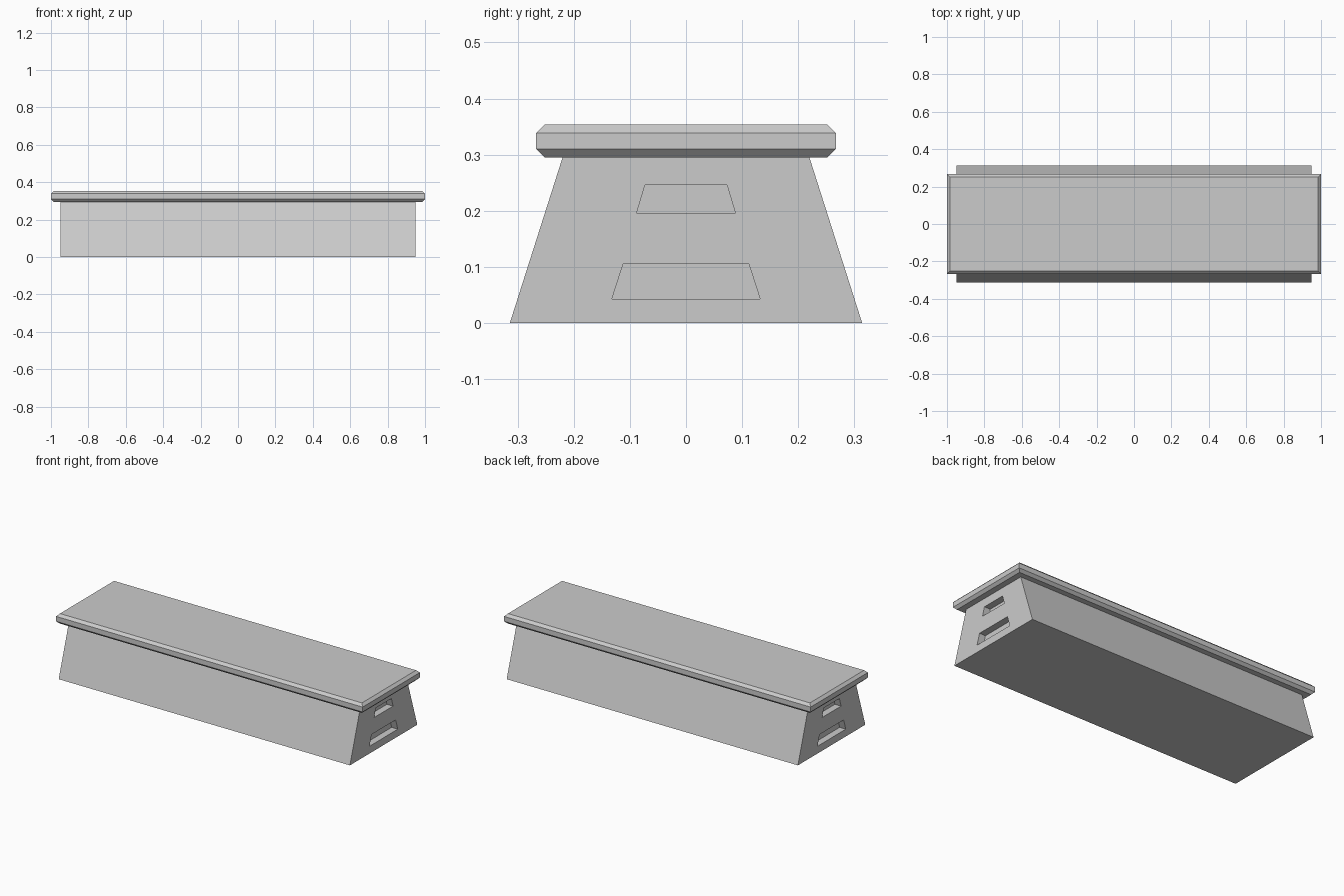
import bpy, bmesh

if "Cube" in bpy.data.objects:
    bpy.data.objects.remove(bpy.data.objects["Cube"])


def loft(name, rings):
    """Closed solid through a list of equal-length point rings."""
    bm = bmesh.new()
    loops = [[bm.verts.new(p) for p in ring] for ring in rings]
    n = len(loops[0])
    for a, b in zip(loops, loops[1:]):
        for i in range(n):
            j = (i + 1) % n
            bm.faces.new((a[i], a[j], b[j], b[i]))
    bm.faces.new(loops[0][::-1])
    bm.faces.new(loops[-1])
    bmesh.ops.recalc_face_normals(bm, faces=bm.faces)
    mesh = bpy.data.meshes.new(name)
    bm.to_mesh(mesh)
    bm.free()
    obj = bpy.data.objects.new(name, mesh)
    bpy.context.collection.objects.link(obj)
    return obj


def rect(hx, hy, z):
    return [(-hx, -hy, z), (hx, -hy, z), (hx, hy, z), (-hx, hy, z)]


BODY_X, DEPTH = 0.95, 0.04

# Padded lid with chamfered top and bottom rims
loft("padded_top", [rect(1 - c, 0.267 - c, z) for c, z in
                    ((0.015, 0.295), (0, 0.31), (0, 0.339), (0.015, 0.354))])

# Tapered wooden body
body = loft("box_body", [rect(BODY_X, 0.314, 0), rect(BODY_X, 0.22, 0.295)])

# Recessed hand grips at both ends: half width and height, bottom then top
grips = {"lower": (0.132, 0.043, 0.112, 0.105),
         "upper": (0.088, 0.196, 0.073, 0.246)}
for level, (w0, z0, w1, z1) in grips.items():
    for side, s in (("left", -1), ("right", 1)):
        cutter = loft(f"{level}_{side}_grip_cutter", [
            [(s * x, -w0, z0), (s * x, w0, z0), (s * x, w1, z1), (s * x, -w1, z1)]
            for x in (BODY_X - DEPTH, BODY_X + 0.05)])
        cutter.hide_render = True
        cutter.hide_set(True)
        cutter.display_type = 'WIRE'
        mod = body.modifiers.new(f"{level}_{side}_grip", 'BOOLEAN')
        mod.operation = 'DIFFERENCE'
        mod.solver = 'EXACT'
        mod.object = cutter
